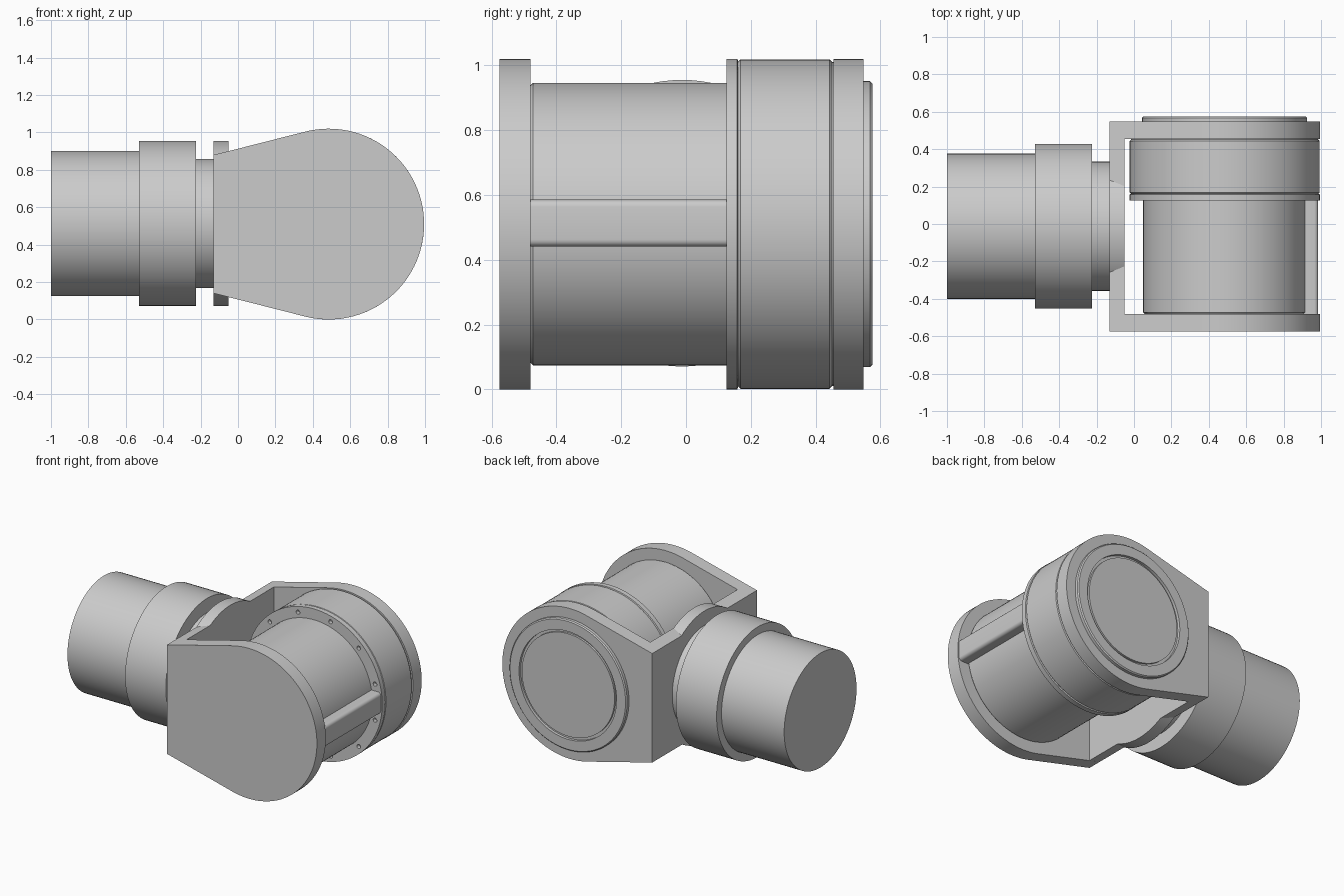
import bpy, bmesh, math
from mathutils import Matrix, Vector

if "Cube" in bpy.data.objects:
    bpy.data.objects.remove(bpy.data.objects["Cube"], do_unlink=True)

grey = bpy.data.materials.new("machined_grey")
grey.use_nodes = True
COLOUR = (0.6, 0.6, 0.6, 1)
grey.diffuse_color = COLOUR
for node in grey.node_tree.nodes:
    if node.type == "BSDF_PRINCIPLED":
        node.inputs["Base Color"].default_value = COLOUR

# Shared layout: joint axis runs along y, input axis along x
JX, JZ = 0.485, 0.51
INPUT_Y = -0.012
PLATE_R = 0.51
parts = []


def finish(name, bm):
    bmesh.ops.recalc_face_normals(bm, faces=bm.faces[:])
    mesh = bpy.data.meshes.new(name)
    bm.to_mesh(mesh)
    bm.free()
    mesh.materials.append(grey)
    ob = bpy.data.objects.new(name, mesh)
    bpy.context.collection.objects.link(ob)
    parts.append(ob)
    return ob


def lathe(name, profile, axis):
    """Turn (radius, position) points about the joint axis 'y' or input axis 'x'."""
    bm = bmesh.new()
    if axis == "y":
        direction, centre = Vector((0, 1, 0)), Vector((JX, 0, JZ))
    else:
        direction, centre = Vector((1, 0, 0)), Vector((0, INPUT_Y, JZ + 0.003))
    verts = [bm.verts.new(centre + direction * t + Vector((0, 0, r))) for r, t in profile]
    edges = [bm.edges.new(pair) for pair in zip(verts, verts[1:])]
    bmesh.ops.spin(bm, geom=verts + edges, cent=centre, axis=direction,
                   angle=math.tau, steps=96, use_duplicate=False)
    bmesh.ops.remove_doubles(bm, verts=bm.verts[:], dist=0.0001)
    return finish(name, bm)


def slab(name, outline, y0, y1):
    """Extrude an x-z outline from y0 to y1."""
    bm = bmesh.new()
    face = bm.faces.new([bm.verts.new((x, y0, z)) for x, z in outline])
    new = bmesh.ops.extrude_face_region(bm, geom=[face])["geom"]
    bmesh.ops.translate(bm, vec=(0, y1 - y0, 0),
                        verts=[g for g in new if isinstance(g, bmesh.types.BMVert)])
    return finish(name, bm)


# Yoke: two teardrop cheeks joined by a web
tangent = math.radians(104)
cheek = [(JX + PLATE_R * math.cos(a), JZ + PLATE_R * math.sin(a))
         for a in (-tangent + 2 * tangent * i / 64 for i in range(65))]
cheek += [(-0.13, 0.88), (-0.13, 0.14)]
slab("front_cheek", cheek, -0.575, -0.48)
slab("back_cheek", cheek, 0.455, 0.548)
slab("yoke_web", [(-0.13, 0.14), (-0.05, 0.12), (-0.05, 0.90), (-0.13, 0.88)], -0.48, 0.455)
lathe("web_disc", [(0, -0.13), (0.442, -0.13), (0.442, -0.05), (0, -0.05)], "x")

# Input shaft housing, stepped
lathe("input_housing", [(0, -1), (0.388, -1), (0.388, -0.53), (0.441, -0.53),
                        (0.441, -0.225), (0.345, -0.225), (0.345, -0.13), (0, -0.13)], "x")

# Joint body, gear drum and bolted flange
lathe("joint_body", [(0, -0.48), (0.428, -0.48), (0.436, -0.472), (0.436, 0.13), (0, 0.13)], "y")
lathe("gear_drum", [(0, 0.16), (0.5, 0.16), (0.508, 0.168), (0.508, 0.443),
                    (0.5, 0.451), (0.5, 0.456), (0, 0.456)], "y")
flange = lathe("bolt_flange", [(0, 0.125), (PLATE_R, 0.125), (PLATE_R, 0.158),
                               (0.503, 0.161), (0, 0.161)], "y")

# Bolt holes in the flange
bm = bmesh.new()
for i in range(12):
    a = math.radians(15 + 30 * i)
    spot = Matrix.Translation((JX + 0.472 * math.cos(a), 0.125, JZ + 0.472 * math.sin(a)))
    bmesh.ops.create_cone(bm, cap_ends=True, segments=16, radius1=0.014, radius2=0.014,
                          depth=0.05, matrix=spot @ Matrix.Rotation(math.pi / 2, 4, "X"))
cutter = finish("bolt_hole_cutter", bm)
cutter.hide_render = True
parts.remove(cutter)
cut = flange.modifiers.new("bolt_holes", "BOOLEAN")
cut.operation = "DIFFERENCE"
cut.solver = "EXACT"
cut.object = cutter
bpy.context.view_layer.objects.active = flange
bpy.ops.object.modifier_apply(modifier=cut.name)
bpy.data.objects.remove(cutter, do_unlink=True)

# Rear cover with a ring groove
lathe("rear_cover", [(0, 0.54), (0.441, 0.54), (0.441, 0.568), (0.434, 0.575), (0.366, 0.575),
                     (0.366, 0.556), (0.348, 0.556), (0.348, 0.57), (0, 0.57)], "y")

# Cable rib along the outer side of the body, with rounded long edges
bm = bmesh.new()
bmesh.ops.create_cube(bm, size=1, matrix=Matrix.Translation((0.9, -0.177, 0.513))
                      @ Matrix.Diagonal((0.17, 0.61, 0.145, 1)))
outer = [e for e in bm.edges if all(v.co.x > 0.95 for v in e.verts)
         and abs(e.verts[0].co.y - e.verts[1].co.y) > 0.1]
bmesh.ops.bevel(bm, geom=outer, offset=0.022, segments=5, profile=0.5, affect="EDGES")
finish("cable_rib", bm)

# Smooth curved sides, keep rims sharp
bpy.ops.object.select_all(action="DESELECT")
for ob in parts:
    ob.select_set(True)
bpy.context.view_layer.objects.active = parts[0]
bpy.ops.object.shade_smooth_by_angle(angle=math.radians(30))
